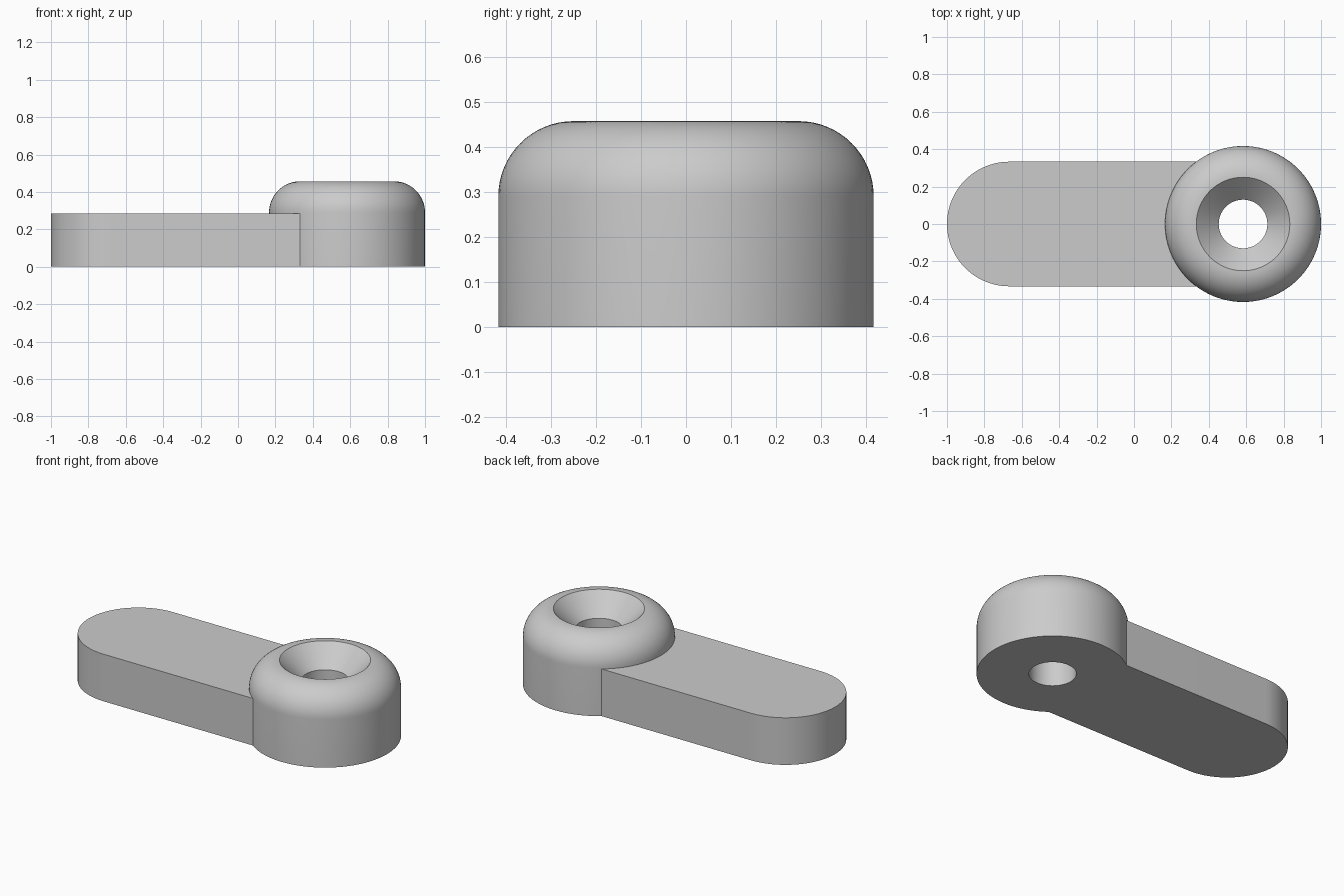
import bpy, bmesh
from math import cos, sin, pi, radians
from mathutils import Vector

cube = bpy.data.objects.get("Cube")
if cube:
    bpy.data.objects.remove(cube, do_unlink=True)

# Main dimensions
HUB_X, HUB_R, HUB_H, FILLET = 0.583, 0.417, 0.457, 0.167
SINK_R, HOLE_R = 0.25, 0.13
ARM_R, ARM_H = 0.333, 0.285

grey = bpy.data.materials.new("plain grey")
grey.use_nodes = True
colour = (0.6, 0.6, 0.6, 1)
grey.diffuse_color = colour
grey.node_tree.nodes["Principled BSDF"].inputs["Base Color"].default_value = colour


def make_object(name, bm):
    bmesh.ops.recalc_face_normals(bm, faces=bm.faces)
    mesh = bpy.data.meshes.new(name)
    bm.to_mesh(mesh)
    bm.free()
    mesh.materials.append(grey)
    obj = bpy.data.objects.new(name, mesh)
    bpy.context.collection.objects.link(obj)
    return obj


# Rounded hub with a countersunk hole: closed section turned around its axis
section = [(HOLE_R, 0), (HUB_R, 0)]
for i in range(17):
    a = i / 16 * pi / 2
    section.append((HUB_R - FILLET + FILLET * cos(a), HUB_H - FILLET + FILLET * sin(a)))
section.append((HOLE_R, HUB_H - (SINK_R - HOLE_R)))

bm = bmesh.new()
verts = [bm.verts.new((HUB_X + r, 0, z)) for r, z in section]
edges = [bm.edges.new((v, verts[i - 1])) for i, v in enumerate(verts)]
bmesh.ops.spin(bm, geom=verts + edges, cent=(HUB_X, 0, 0), axis=(0, 0, 1),
               angle=2 * pi, steps=96, use_merge=True)
bmesh.ops.remove_doubles(bm, verts=bm.verts, dist=1e-5)
body = make_object("lever_body", bm)

# Flat arm with a round tip, its square end buried in the hub
outline = [(0.4, ARM_R)]
for i in range(49):
    a = pi / 2 + pi * i / 48
    outline.append((ARM_R - 1 + ARM_R * cos(a), ARM_R * sin(a)))
outline.append((0.4, -ARM_R))

bm = bmesh.new()
base = bm.faces.new([bm.verts.new((x, y, 0)) for x, y in outline])
top = bmesh.ops.extrude_face_region(bm, geom=[base], use_keep_orig=True)["geom"]
bmesh.ops.translate(bm, vec=Vector((0, 0, ARM_H)),
                    verts=[g for g in top if isinstance(g, bmesh.types.BMVert)])
arm = make_object("arm", bm)

# Join both into one solid
bpy.ops.object.select_all(action="DESELECT")
body.select_set(True)
bpy.context.view_layer.objects.active = body
union = body.modifiers.new("join arm", "BOOLEAN")
union.operation = "UNION"
union.solver = "EXACT"
union.object = arm
bpy.ops.object.modifier_apply(modifier=union.name)
bpy.data.objects.remove(arm, do_unlink=True)
bpy.ops.object.shade_smooth_by_angle(angle=radians(30))
